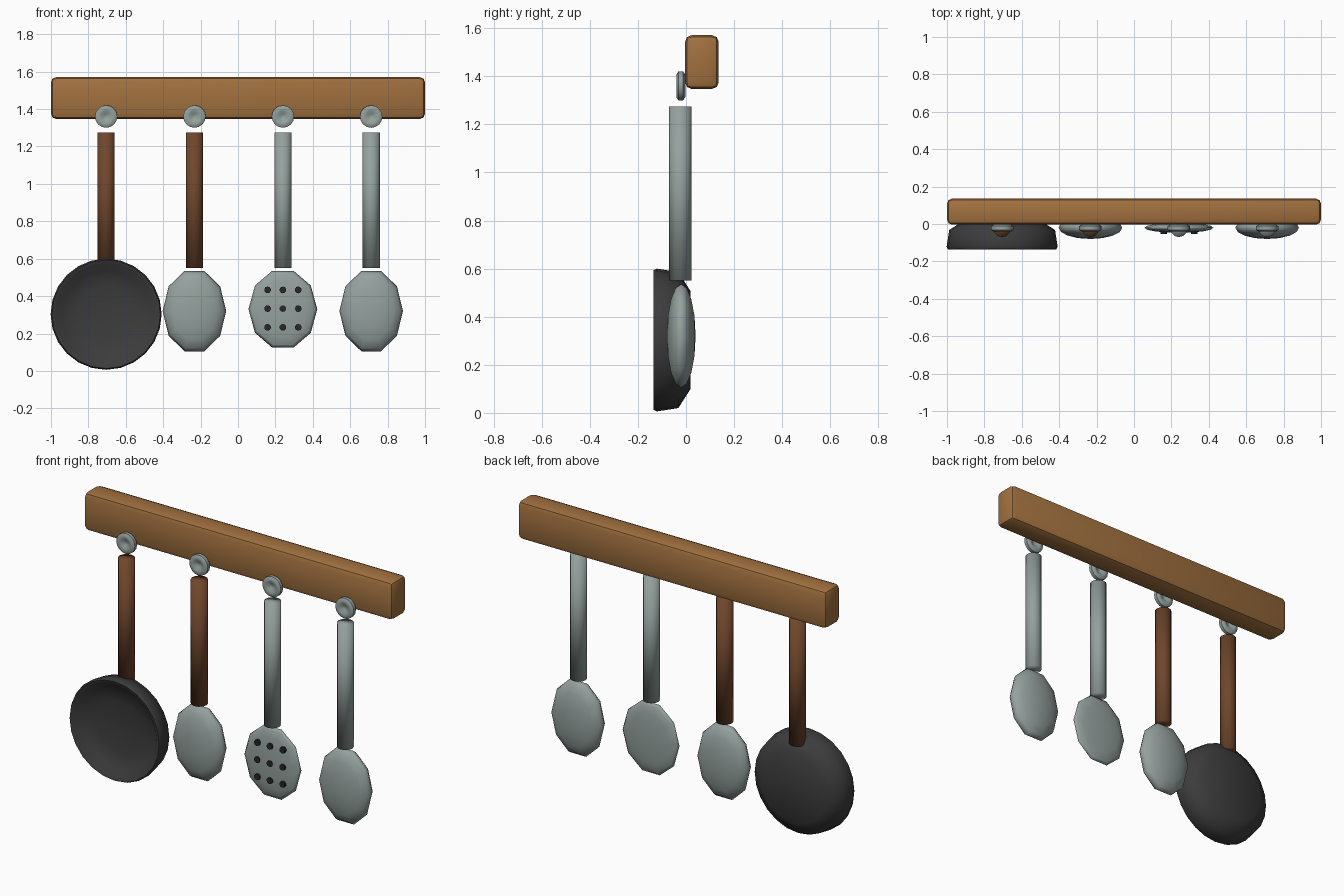
import bpy, bmesh, math
from mathutils import Matrix

if "Cube" in bpy.data.objects:
    bpy.data.objects.remove(bpy.data.objects["Cube"])


def material(name, rgb):
    m = bpy.data.materials.new(name)
    m.diffuse_color = (*rgb, 1)
    m.use_nodes = True
    m.node_tree.nodes["Principled BSDF"].inputs["Base Color"].default_value = m.diffuse_color
    return m


WOOD = material("oak wood", (0.36, 0.165, 0.05))
BROWN = material("dark brown wood", (0.16, 0.062, 0.025))
STEEL = material("brushed steel", (0.30, 0.36, 0.345))
IRON = material("cast iron", (0.045, 0.045, 0.047))
HOLE = material("hole black", (0.02, 0.02, 0.022))


def finish(name, bm, mat, smooth=None):
    bmesh.ops.recalc_face_normals(bm, faces=bm.faces)
    me = bpy.data.meshes.new(name)
    bm.to_mesh(me)
    bm.free()
    ob = bpy.data.objects.new(name, me)
    bpy.context.collection.objects.link(ob)
    me.materials.append(mat)
    if smooth is not None:
        bpy.context.view_layer.objects.active = ob
        ob.select_set(True)
        bpy.ops.object.shade_smooth_by_angle(angle=math.radians(smooth))
        ob.select_set(False)
    return ob


def lathe(name, profile, centre, steps, mat, smooth):
    """Turn (radius, y) points around an axis along y."""
    cx, cz = centre
    bm = bmesh.new()
    vs = [bm.verts.new((cx + r, y, cz)) for r, y in profile]
    es = [bm.edges.new(p) for p in zip(vs, vs[1:])]
    bmesh.ops.spin(bm, geom=vs + es, cent=(cx, 0, cz), axis=(0, 1, 0),
                   angle=math.tau, steps=steps)
    bmesh.ops.remove_doubles(bm, verts=bm.verts, dist=1e-4)
    return finish(name, bm, mat, smooth)


def cylinder(name, radius, depth, matrix, sides, mat, smooth):
    bm = bmesh.new()
    bmesh.ops.create_cone(bm, cap_ends=True, segments=sides, radius1=radius,
                          radius2=radius, depth=depth, matrix=matrix)
    return finish(name, bm, mat, smooth)


def blade(name, x, z, rx, ry, rz):
    """Flattened ten-sided ellipsoid with its poles facing front and back."""
    bm = bmesh.new()
    m = (Matrix.Translation((x, -0.02, z)) @ Matrix.Diagonal((rx, ry, rz, 1))
         @ Matrix.Rotation(math.pi / 2, 4, 'X') @ Matrix.Rotation(math.pi / 2, 4, 'Z'))
    bmesh.ops.create_uvsphere(bm, u_segments=10, v_segments=8, radius=1, matrix=m)
    return finish(name, bm, STEEL, 180)


# Wall rail with rounded edges
bm = bmesh.new()
bmesh.ops.create_cube(bm, size=1, matrix=Matrix.Translation((0, 0.066, 1.459))
                      @ Matrix.Diagonal((2, 0.14, 0.224, 1)))
bmesh.ops.bevel(bm, geom=bm.edges[:], offset=0.028, segments=2, profile=0.5, affect='EDGES')
finish("rail", bm, WOOD, 30)

# Hooks and handles, evenly spaced along the rail
XS = (-0.705, -0.233, 0.24, 0.712)
for i, x in enumerate(XS):
    lathe(f"hook_{i + 1}",
          [(0, -0.024), (0.012, -0.026), (0.03, -0.038), (0.047, -0.04), (0.06, -0.032),
           (0.06, -0.012), (0.047, -0.003), (0.03, -0.005), (0.012, -0.017), (0, -0.019)],
          (x, 1.36), 16, STEEL, 50)
    cylinder(f"handle_{i + 1}", 0.046, 0.725, Matrix.Translation((x, -0.024, 0.9125)),
             12, BROWN if i < 2 else STEEL, 180)

# Frying pan: back, flared wall, rim and dished inside
lathe("frying_pan",
      [(0, 0.02), (0.205, 0.018), (0.283, -0.032), (0.297, -0.122), (0.29, -0.135),
       (0.272, -0.13), (0.235, -0.095), (0.15, -0.078), (0, -0.072)],
      (XS[0], 0.303), 24, IRON, 60)

# Spoon, slotted turner and ladle heads
blade("spoon_head", XS[1], 0.32, 0.17, 0.06, 0.226)
blade("turner_head", XS[2], 0.33, 0.184, 0.027, 0.216)
blade("ladle_head", XS[3], 0.32, 0.17, 0.06, 0.226)

# Dark perforations on the turner
for r in range(3):
    for c in range(3):
        m = (Matrix.Translation((XS[2] + (c - 1) * 0.082, -0.038, 0.333 + (r - 1) * 0.1))
             @ Matrix.Rotation(math.pi / 2, 4, 'X'))
        cylinder(f"turner_hole_{r * 3 + c + 1}", 0.018, 0.03, m, 10, HOLE, 30)
